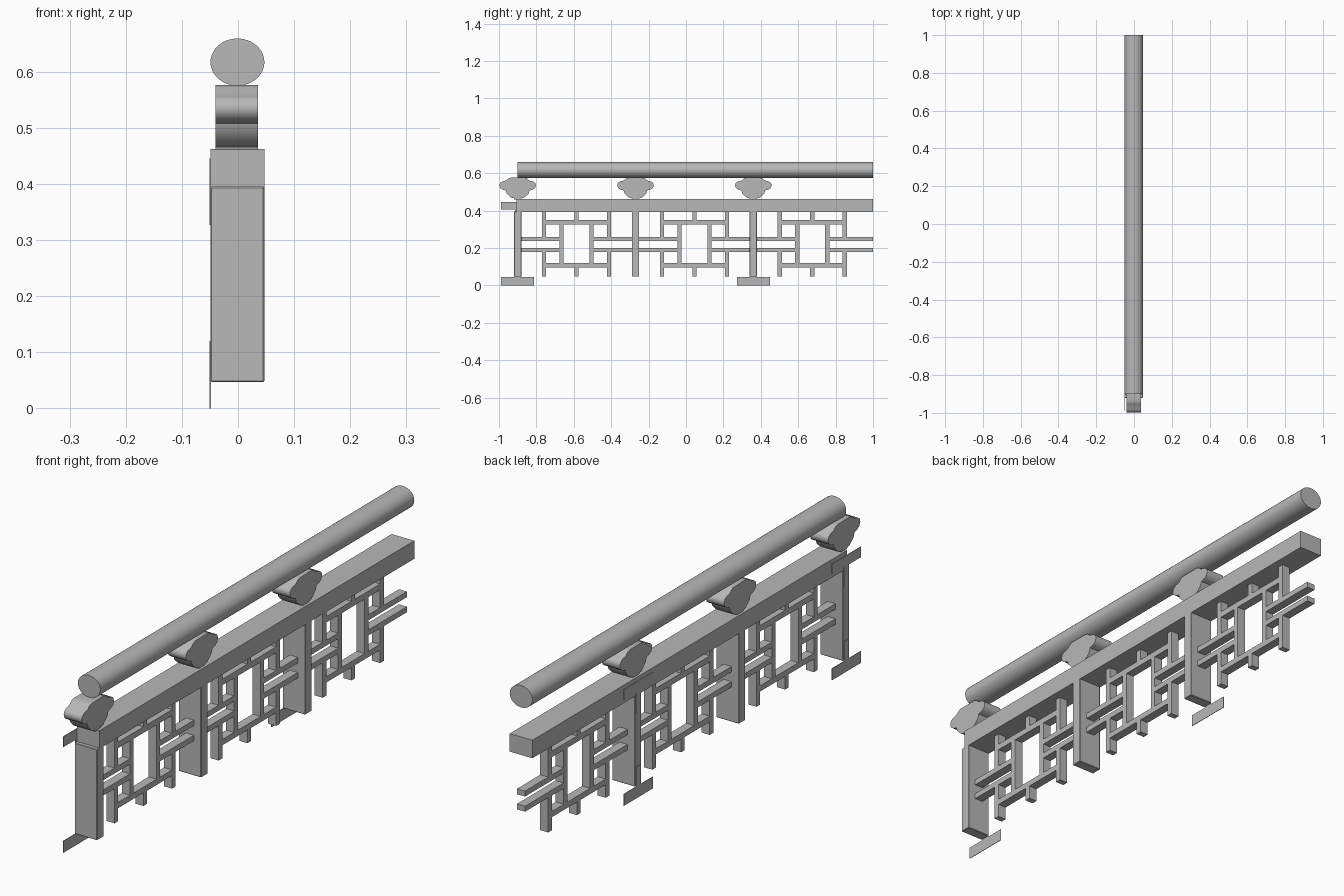
import bpy
from math import radians

cube = bpy.data.objects.get("Cube")
if cube:
    bpy.data.objects.remove(cube, do_unlink=True)

grey = bpy.data.materials.new("stone_grey")
grey.use_nodes = True
colour = (0.48, 0.48, 0.48, 1)
grey.diffuse_color = colour
grey.node_tree.nodes["Principled BSDF"].inputs["Base Color"].default_value = colour

MID_X = -0.001
POSTS = [-0.9, -0.27, 0.36]
END = 1.0
POST_W, BAR_W, BAR_D = 0.04, 0.022, 0.034
POST_BOTTOM, BEAM_BOTTOM, BEAM_TOP = 0.047, 0.393, 0.462


def bevel(obj, width, segments=2):
    mod = obj.modifiers.new("Bevel", 'BEVEL')
    mod.width = width
    mod.segments = segments
    mod.limit_method = 'ANGLE'
    mod.angle_limit = radians(50)


def box(name, y0, y1, z0, z1, depth, x=MID_X):
    bpy.ops.mesh.primitive_cube_add(size=1, location=(x, (y0 + y1) / 2, (z0 + z1) / 2))
    obj = bpy.context.object
    obj.name = name
    obj.scale = (depth, y1 - y0, z1 - z0)
    bpy.ops.object.transform_apply(location=False, rotation=False, scale=True)
    obj.data.materials.append(grey)
    return obj


def prism(name, outline, x0, x1, y):
    """Extrude a (y, z) outline along x."""
    n = len(outline)
    verts = [(x, y + dy, z) for x in (x0, x1) for dy, z in outline]
    faces = [tuple(range(n))[::-1], tuple(range(n, 2 * n))]
    faces += [(i, (i + 1) % n, (i + 1) % n + n, i + n) for i in range(n)]
    mesh = bpy.data.meshes.new(name)
    mesh.from_pydata(verts, [], faces)
    mesh.materials.append(grey)
    obj = bpy.data.objects.new(name, mesh)
    bpy.context.collection.objects.link(obj)
    return obj


def smooth(obj, angle=35):
    bpy.ops.object.select_all(action='DESELECT')
    obj.select_set(True)
    bpy.context.view_layer.objects.active = obj
    bpy.ops.object.shade_smooth_by_angle(angle=radians(angle))


# Oval handrail
bpy.ops.mesh.primitive_cylinder_add(vertices=48, radius=1, depth=1.9,
                                    location=(MID_X, 0.05, 0.617), rotation=(radians(90), 0, 0))
rail = bpy.context.object
rail.name = "handrail"
rail.scale = (0.048, 0.042, 1)
bpy.ops.object.transform_apply(location=False, rotation=True, scale=True)
rail.data.materials.append(grey)
smooth(rail)

# Beam under the handrail
box("beam", -0.905, END, BEAM_BOTTOM, BEAM_TOP, 0.096)

# Posts and the cloud-shaped supports above them
HALF_CLOUD = [(0.038, 0.576), (0.052, 0.571), (0.062, 0.561), (0.082, 0.556),
              (0.094, 0.548), (0.098, 0.535), (0.093, 0.521), (0.08, 0.512),
              (0.064, 0.508), (0.059, 0.492), (0.046, 0.479), (0.034, 0.469),
              (0.02, 0.466), (0.018, 0.46)]
cloud = HALF_CLOUD + [(-y, z) for y, z in reversed(HALF_CLOUD)]
for i, y in enumerate(POSTS, 1):
    post = box(f"post_{i}", y - POST_W / 2, y + POST_W / 2, POST_BOTTOM, BEAM_BOTTOM + 0.002, 0.096)
    bevel(post, 0.002, 1)
    support = prism(f"cloud_support_{i}", cloud, -0.04, 0.036, y)
    smooth(support, 40)


# Thin T-shaped plates on the outer side of the end posts
def tee_plate(name, y, bar_edge, bar_inner, stem_end):
    w, s = 0.088, 0.015
    outline = [(-w, bar_edge), (w, bar_edge), (w, bar_inner), (s, bar_inner),
               (s, stem_end), (-s, stem_end), (-s, bar_inner), (-w, bar_inner)]
    if bar_edge > stem_end:
        outline.reverse()
    prism(name, outline, -0.0505, -0.0485, y)


for side, y in (("front", POSTS[0]), ("rear", POSTS[2])):
    tee_plate(f"{side}_lower_plate", y, 0.0, 0.045, 0.12)
    tee_plate(f"{side}_upper_plate", y, 0.445, 0.405, 0.327)

# Lattice panels between the posts
OUTER, INNER, HALF = 0.174, 0.08, BAR_W / 2
for i, y in enumerate(POSTS, 1):
    c = y + 0.315
    far_end = POSTS[i] - POST_W / 2 if i < len(POSTS) else END

    def upright(name, offset, z0, z1):
        box(f"panel_{i}_{name}", c + offset - HALF, c + offset + HALF, z0, z1, BAR_D)

    for side, s in (("front", -1), ("rear", 1)):
        upright(f"{side}_upper_upright", s * OUTER, 0.257, BEAM_BOTTOM)
        upright(f"{side}_lower_upright", s * OUTER, POST_BOTTOM, 0.182)
        upright(f"{side}_inner_upright", s * INNER, 0.119, 0.327)
    upright("top_stub", 0, 0.35, BEAM_BOTTOM)
    upright("bottom_stub", 0, POST_BOTTOM, 0.097)
    for level, z0, z1 in (("top", 0.327, 0.35), ("bottom", 0.097, 0.119)):
        box(f"panel_{i}_{level}_bar", c - OUTER + HALF, c + OUTER - HALF, z0, z1, BAR_D)
    for level, z0, z1 in (("upper", 0.238, 0.259), ("lower", 0.18, 0.201)):
        box(f"panel_{i}_front_{level}_bar", y + POST_W / 2, c - INNER - HALF, z0, z1, BAR_D)
        box(f"panel_{i}_rear_{level}_bar", c + INNER + HALF, far_end, z0, z1, BAR_D)
